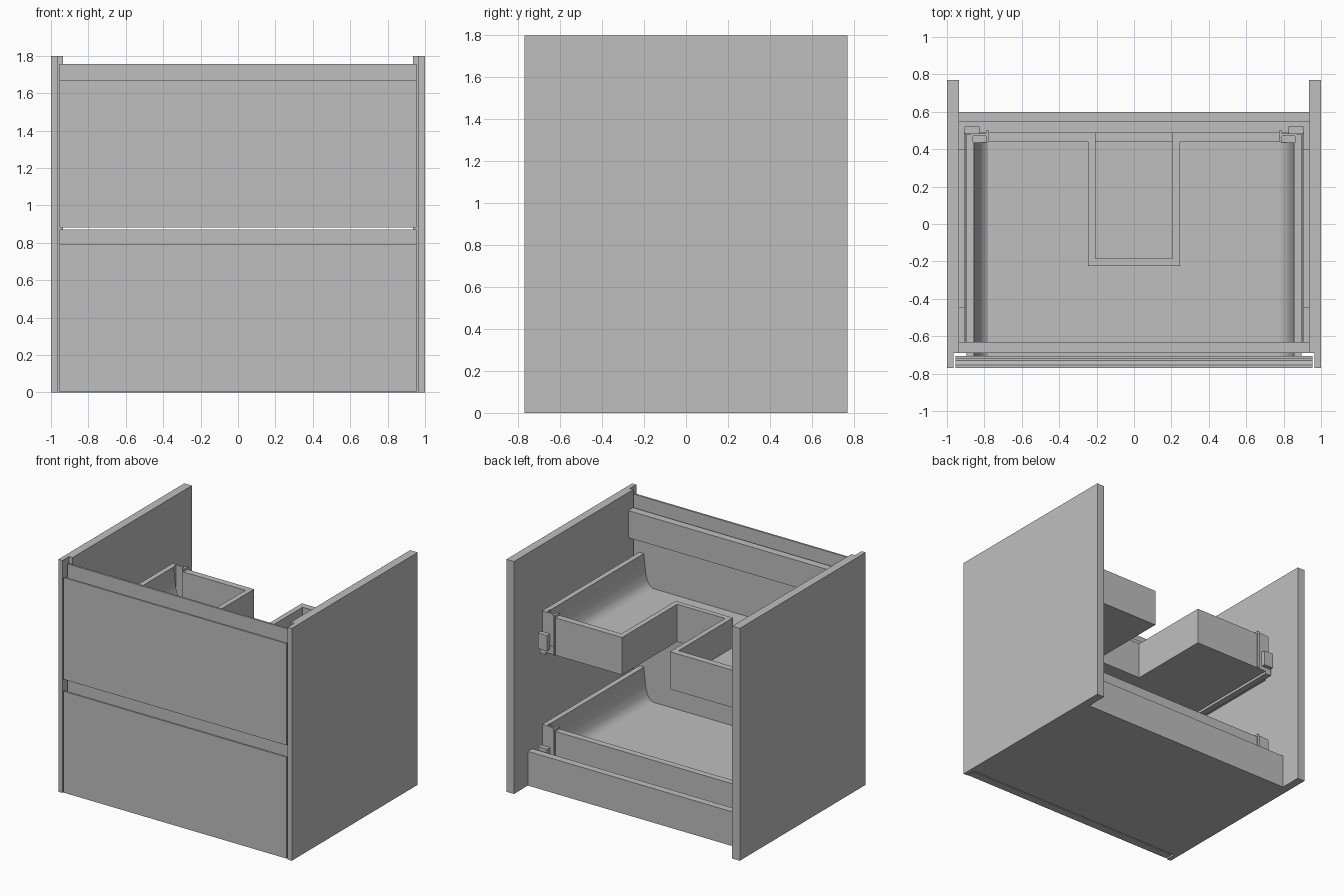
import bpy
import bmesh
import math
from mathutils import Vector

old = bpy.data.objects.get("Cube")
if old:
    bpy.data.objects.remove(old, do_unlink=True)

grey = bpy.data.materials.new("light grey")
grey.use_nodes = True
colour = (0.52, 0.52, 0.52, 1)
grey.diffuse_color = colour
grey.node_tree.nodes["Principled BSDF"].inputs["Base Color"].default_value = colour


def prism(name, outline, axis, start, end, smooth=False):
    """Extrude a closed 2D outline along an axis; the outline uses the other two axes in order."""
    bm = bmesh.new()
    verts = []
    for point in outline:
        co = list(point)
        co.insert("xyz".index(axis), start)
        verts.append(bm.verts.new(co))
    face = bm.faces.new(verts)
    moved = bmesh.ops.extrude_face_region(bm, geom=[face])["geom"]
    shift = Vector([end - start if a == axis else 0 for a in "xyz"])
    bmesh.ops.translate(bm, vec=shift, verts=[g for g in moved if isinstance(g, bmesh.types.BMVert)])
    bmesh.ops.recalc_face_normals(bm, faces=bm.faces)
    mesh = bpy.data.meshes.new(name)
    bm.to_mesh(mesh)
    bm.free()
    mesh.materials.append(grey)
    obj = bpy.data.objects.new(name, mesh)
    bpy.context.collection.objects.link(obj)
    if smooth:
        bpy.ops.object.select_all(action="DESELECT")
        obj.select_set(True)
        bpy.context.view_layer.objects.active = obj
        bpy.ops.object.shade_smooth_by_angle(angle=math.radians(30))
    return obj


def box(name, x, y, z):
    corners = [(x[0], y[0]), (x[1], y[0]), (x[1], y[1]), (x[0], y[1])]
    return prism(name, corners, "z", z[0], z[1])


def mirrored(obj):
    """Mirror a part to the other side of the cabinet."""
    mod = obj.modifiers.new("Mirror", "MIRROR")
    mod.use_axis[0] = True
    mod.use_mirror_merge = False
    return obj


# Cabinet: side panels with a front rebate, floor and rails
side_plan = [(1, -0.77), (1, 0.77), (0.935, 0.77), (0.935, -0.69), (0.965, -0.69), (0.965, -0.77)]
mirrored(prism("side_panel", side_plan, "z", 0, 1.8))
INNER = (-0.935, 0.935)
box("floor_panel", INNER, (-0.69, 0.57), (0.0, 0.06))
box("back_rail", INNER, (0.545, 0.6), (0.0, 0.265))
box("front_rail", INNER, (-0.69, -0.63), (1.45, 1.66))


def drawer_front(name, bottom, lip, top):
    """Front slab with a finger groove behind its top lip."""
    outline = [(-0.77, bottom), (-0.77, lip), (-0.755, lip), (-0.73, lip - 0.03),
               (-0.72, lip - 0.03), (-0.72, top), (-0.705, top), (-0.705, bottom)]
    prism(name, outline, "x", -0.955, 0.955)


def drawer(level, base, notched):
    """Drawer box: curved sides, floor, back wall, brackets and runners."""
    floor_top = base + 0.06
    back_top = base + 0.29
    side_top = base + 0.31

    # Floor and back wall, wrapped round a plumbing cut-out if notched
    floor = [(-0.87, -0.705), (0.87, -0.705), (0.87, 0.49)]
    wall = [(0.79, 0.44), (0.79, 0.49)]
    if notched:
        notch = [(0.205, 0.49), (0.205, -0.185), (-0.205, -0.185), (-0.205, 0.49)]
        floor += notch
        wall += notch
    floor.append((-0.87, 0.49))
    wall += [(-0.79, 0.49), (-0.79, 0.44)]
    if notched:
        wall += [(-0.245, 0.44), (-0.245, -0.225), (0.245, -0.225), (0.245, 0.44)]
    prism(level + "_drawer_floor", floor, "z", base, floor_top)
    prism(level + "_drawer_back", wall, "z", base, back_top)

    # Sides with a concave inner face
    section = [(0.78, floor_top), (0.805, floor_top + 0.015), (0.825, floor_top + 0.05),
               (0.84, floor_top + 0.11), (0.855, side_top), (0.895, side_top),
               (0.895, base), (0.78, base)]
    mirrored(prism(level + "_drawer_side", section, "y", -0.705, 0.435, smooth=True))

    # Rear corner brackets
    mirrored(box(level + "_bracket_post", (0.86, 0.895), (0.435, 0.48), (base, side_top)))
    mirrored(box(level + "_bracket_plate", (0.79, 0.87), (0.47, 0.485), (base, side_top)))
    mirrored(box(level + "_bracket_flange", (0.775, 0.79), (0.44, 0.5), (base, side_top)))
    mirrored(box(level + "_bracket_hook", (0.825, 0.905), (0.485, 0.52),
                 (base + 0.03, base + 0.15)))

    # Runners fixed to the cabinet
    mirrored(box(level + "_runner", (0.86, 0.9), (-0.69, 0.49), (base - 0.02, base + 0.04)))
    mirrored(box(level + "_runner_wall", (0.9, 0.91), (-0.69, 0.49), (base - 0.02, base + 0.08)))
    mirrored(box(level + "_runner_mount", (0.91, 0.935), (-0.45, 0.4), (base - 0.01, base + 0.03)))


drawer_front("lower_drawer_front", 0.005, 0.79, 0.872)
drawer_front("upper_drawer_front", 0.882, 1.67, 1.757)
drawer("lower", 0.13, False)
drawer("upper", 1.01, True)
